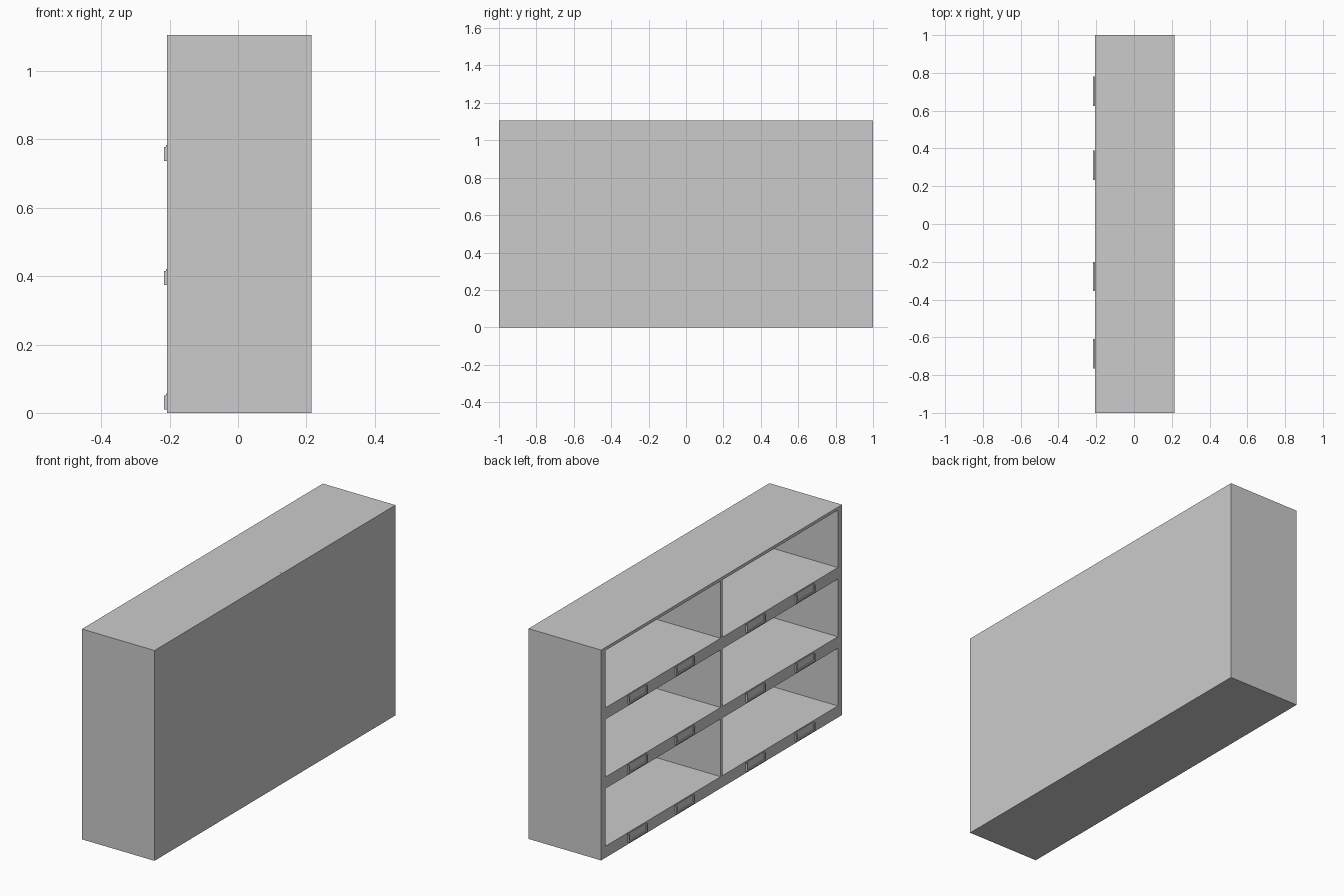
import bpy

if "Cube" in bpy.data.objects:
    bpy.data.objects.remove(bpy.data.objects["Cube"])

FRONT, BACK = -0.207, 0.215      # open face and rear face in x
HEIGHT, HALF = 1.105, 1.0
SIDE, DIVIDER, PANEL, TOP = 0.035, 0.016, 0.012, 0.016
SHELF, PITCH = 0.061, 0.3635     # shelf thickness and storey spacing


def box(name, x, y, z):
    """Box from (min, max) ranges along each axis."""
    bpy.ops.mesh.primitive_cube_add(
        size=1, location=[(a + b) / 2 for a, b in (x, y, z)])
    ob = bpy.context.object
    ob.name = name
    ob.scale = [b - a for a, b in (x, y, z)]
    bpy.ops.object.transform_apply(location=False, rotation=False, scale=True)
    return ob


def label_holder(y, z):
    """Thin backing plate with a raised U-shaped lip, open at the top."""
    half, height, lip = 0.078, 0.047, 0.008
    plate = (FRONT - 0.003, FRONT)
    rim = (FRONT - 0.009, FRONT - 0.003)
    box("label_plate", plate, (y - half, y + half), (z, z + height))
    box("label_lip_bottom", rim, (y - half, y + half), (z, z + lip))
    for s in (-1, 1):
        edges = sorted((y + s * half, y + s * (half - lip)))
        box("label_lip_side", rim, edges, (z + lip, z + height - 0.006))


# Carcass
inner = HALF - SIDE
depth = (FRONT, BACK - PANEL)
box("back_panel", (BACK - PANEL, BACK), (-HALF, HALF), (0, HEIGHT))
box("top_board", depth, (-inner, inner), (HEIGHT - TOP, HEIGHT))
for s in (-1, 1):
    box("side_board", depth, sorted((s * HALF, s * inner)), (0, HEIGHT))

# Three storeys: thick shelf, centre divider and four label holders
for i in range(3):
    z = i * PITCH
    ceiling = (i + 1) * PITCH if i < 2 else HEIGHT - TOP
    box("shelf", depth, (-inner, inner), (z, z + SHELF))
    box("divider", depth, (-DIVIDER / 2, DIVIDER / 2), (z + SHELF, ceiling))
    for y in (0.702, 0.310, -0.278, -0.688):
        label_holder(y, z + 0.010)
